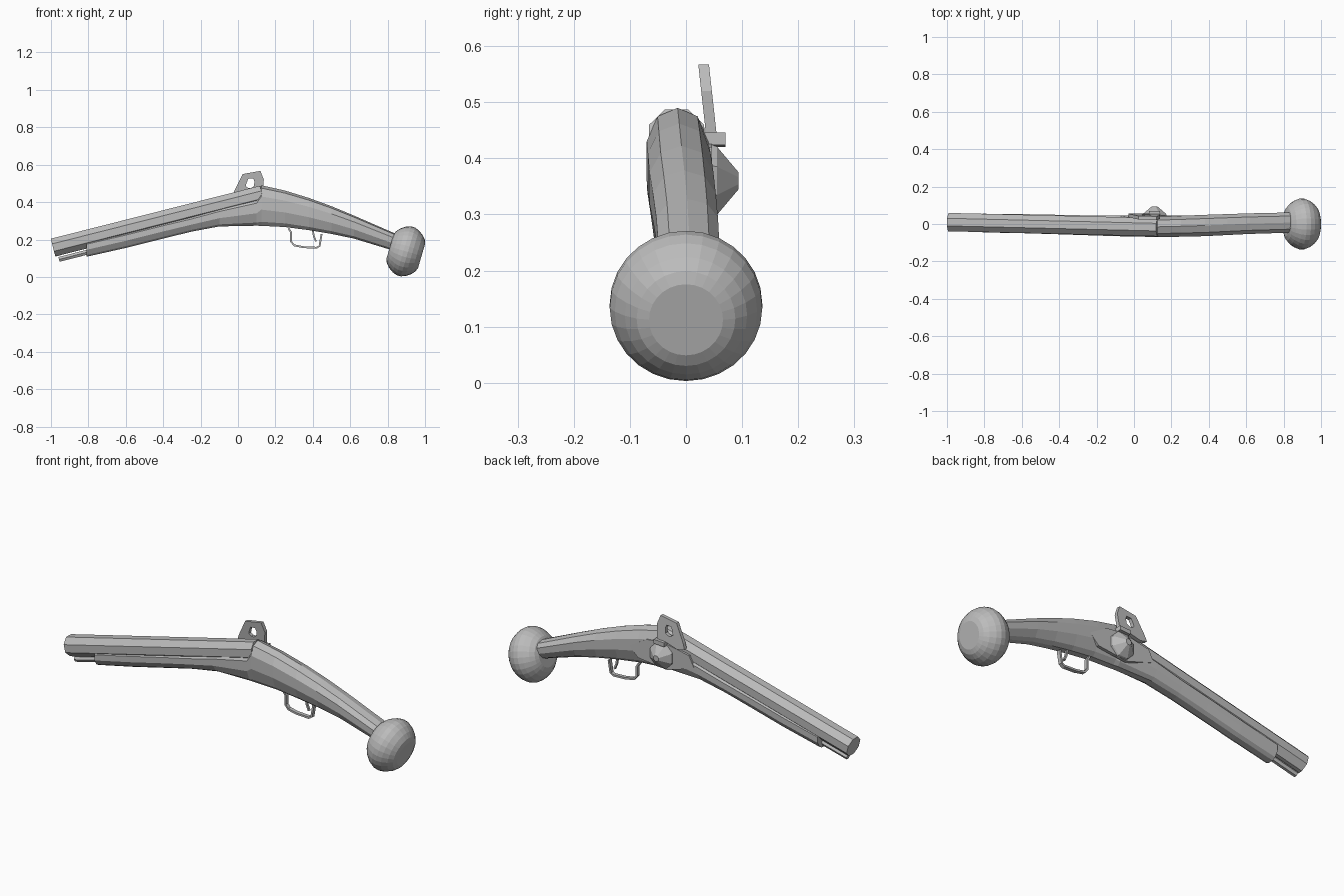
import bpy, bmesh, math
from mathutils import Vector, Matrix

cube = bpy.data.objects.get("Cube")
if cube:
    bpy.data.objects.remove(cube)

GREY = (0.5, 0.5, 0.5, 1)
grey = bpy.data.materials.new("plain grey")
grey.use_nodes = True
grey.diffuse_color = GREY
grey.node_tree.nodes["Principled BSDF"].inputs["Base Color"].default_value = GREY


def finish(name, bm):
    bmesh.ops.recalc_face_normals(bm, faces=bm.faces)
    mesh = bpy.data.meshes.new(name)
    bm.to_mesh(mesh)
    bm.free()
    mesh.materials.append(grey)
    ob = bpy.data.objects.new(name, mesh)
    bpy.context.collection.objects.link(ob)
    return ob


def loft(name, rings):
    """Skin a list of equal-length point rings and cap both ends."""
    bm = bmesh.new()
    loops = [[bm.verts.new(p) for p in ring] for ring in rings]
    n = len(loops[0])
    for a, b in zip(loops, loops[1:]):
        for i in range(n):
            j = (i + 1) % n
            bm.faces.new((a[i], a[j], b[j], b[i]))
    bm.faces.new(loops[0])
    bm.faces.new(loops[-1])
    return finish(name, bm)


def revolve(name, centre, axis, profile, sides, turn=0.0):
    """Rings of (distance along axis, radius) around a centre."""
    rot = Vector(axis).to_track_quat('Z', 'Y').to_matrix()
    step = 2 * math.pi / sides
    return loft(name, [[Vector(centre) + rot @ Vector((
        r * math.cos(step * i + turn), r * math.sin(step * i + turn), d))
        for i in range(sides)] for d, r in profile])


def rod(name, start, end, r0, r1, sides, turn=0.0):
    axis = Vector(end) - Vector(start)
    return revolve(name, start, axis, [(0, r0), (axis.length, r1)], sides, turn)


def plate(name, outline, y0, y1, lean=0.0, base=0.0):
    """Side outline in x, z given thickness in y; it may lean with height."""
    return loft(name, [[(x, y + lean * (z - base), z) for x, z in outline]
                       for y in (y0, y1)])


# Octagonal barrel, slightly skewed towards the breech
rod("barrel", (-0.988, 0.01, 0.157), (0.13, -0.017, 0.44), 0.053, 0.053, 8, math.pi / 8)
rod("ramrod", (-0.957, 0.01, 0.094), (-0.6, 0.004, 0.184), 0.015, 0.015, 6)

# Stock: x, top, bottom, y centre, half width
half = [(0, 1), (0.65, 0.86), (1, 0.45), (1, -0.2), (0.65, -0.8), (0.3, -1)]
section = half + [(-y, z) for y, z in reversed(half[1:])]
stations = [
    (-0.81, 0.20, 0.108, 0.005, 0.050), (-0.6, 0.25, 0.155, 0.002, 0.051),
    (-0.4, 0.30, 0.205, -0.003, 0.052), (-0.25, 0.335, 0.242, -0.007, 0.053),
    (-0.1, 0.38, 0.270, -0.010, 0.055), (0.1, 0.44, 0.274, -0.014, 0.055),
    (0.125, 0.49, 0.273, -0.015, 0.055), (0.25, 0.462, 0.267, -0.012, 0.056),
    (0.38, 0.422, 0.250, -0.008, 0.057), (0.5, 0.378, 0.230, -0.003, 0.056),
    (0.62, 0.328, 0.205, 0.002, 0.055), (0.85, 0.228, 0.135, 0.008, 0.054)]
loft("stock", [[(x, yc + w * u, (t + b) / 2 + (t - b) / 2 * v) for u, v in section]
               for x, t, b, yc, w in stations])

# Round pommel with flat ends
pommel_profile = [(-0.088, 0.066), (-0.080, 0.088), (-0.062, 0.109), (-0.036, 0.127),
                  (-0.012, 0.136), (0.012, 0.136), (0.036, 0.127), (0.062, 0.109),
                  (0.080, 0.088), (0.088, 0.066)]
revolve("pommel", (0.897, 0, 0.137), (0.955, 0, -0.28), pommel_profile, 28)

# Lock plate and faceted wheel cover
plate("lock_plate", [(-0.08, 0.34), (-0.05, 0.40), (0.1, 0.43), (0.2, 0.42),
                     (0.3, 0.36), (0.25, 0.31), (0.08, 0.29)], 0.03, 0.046)
revolve("wheel_cover", (0.11, 0.04, 0.36), (0, 1, 0),
        [(0, 0.072), (0.015, 0.066), (0.054, 0.016)], 8, math.pi / 8)

# Cock arm with a hole, made as a bridged ring
outer = [(-0.03, 0.43), (-0.02, 0.46), (0.025, 0.55), (0.12, 0.567),
         (0.138, 0.52), (0.13, 0.435), (0.08, 0.44), (0.01, 0.42)]
inner = [(0.042, 0.485), (0.045, 0.50), (0.055, 0.525), (0.082, 0.527),
         (0.088, 0.51), (0.085, 0.485), (0.07, 0.475), (0.055, 0.475)]
bm = bmesh.new()
rings = [[bm.verts.new((x, y - 0.11 * (z - 0.43), z)) for x, z in pts]
         for pts, y in ((outer, 0.037), (outer, 0.056), (inner, 0.056), (inner, 0.037))]
for k in range(4):
    a, b = rings[k], rings[(k + 1) % 4]
    for i in range(8):
        j = (i + 1) % 8
        bm.faces.new((a[i], a[j], b[j], b[i]))
finish("cock_arm", bm)
plate("cock_pivot", [(0.08, 0.42), (0.08, 0.442), (0.14, 0.446), (0.14, 0.424)], 0.03, 0.07)


# Bent strips under the stock
def strip(name, points, width, thick):
    rings = []
    for i, (x, z) in enumerate(points):
        before, after = points[max(i - 1, 0)], points[min(i + 1, len(points) - 1)]
        d = Vector((after[0] - before[0], after[1] - before[1])).normalized()
        nx, nz = -d.y * thick / 2, d.x * thick / 2
        rings.append([(x + s * nx, t * width / 2, z + s * nz)
                      for s, t in ((1, 1), (1, -1), (-1, -1), (-1, 1))])
    return loft(name, rings)


strip("trigger_guard", [(0.27, 0.26), (0.283, 0.24), (0.283, 0.19), (0.30, 0.169),
                        (0.35, 0.159), (0.42, 0.156), (0.436, 0.165), (0.447, 0.23)],
      0.02, 0.01)
strip("trigger", [(0.40, 0.25), (0.405, 0.22), (0.417, 0.19)], 0.012, 0.009)
